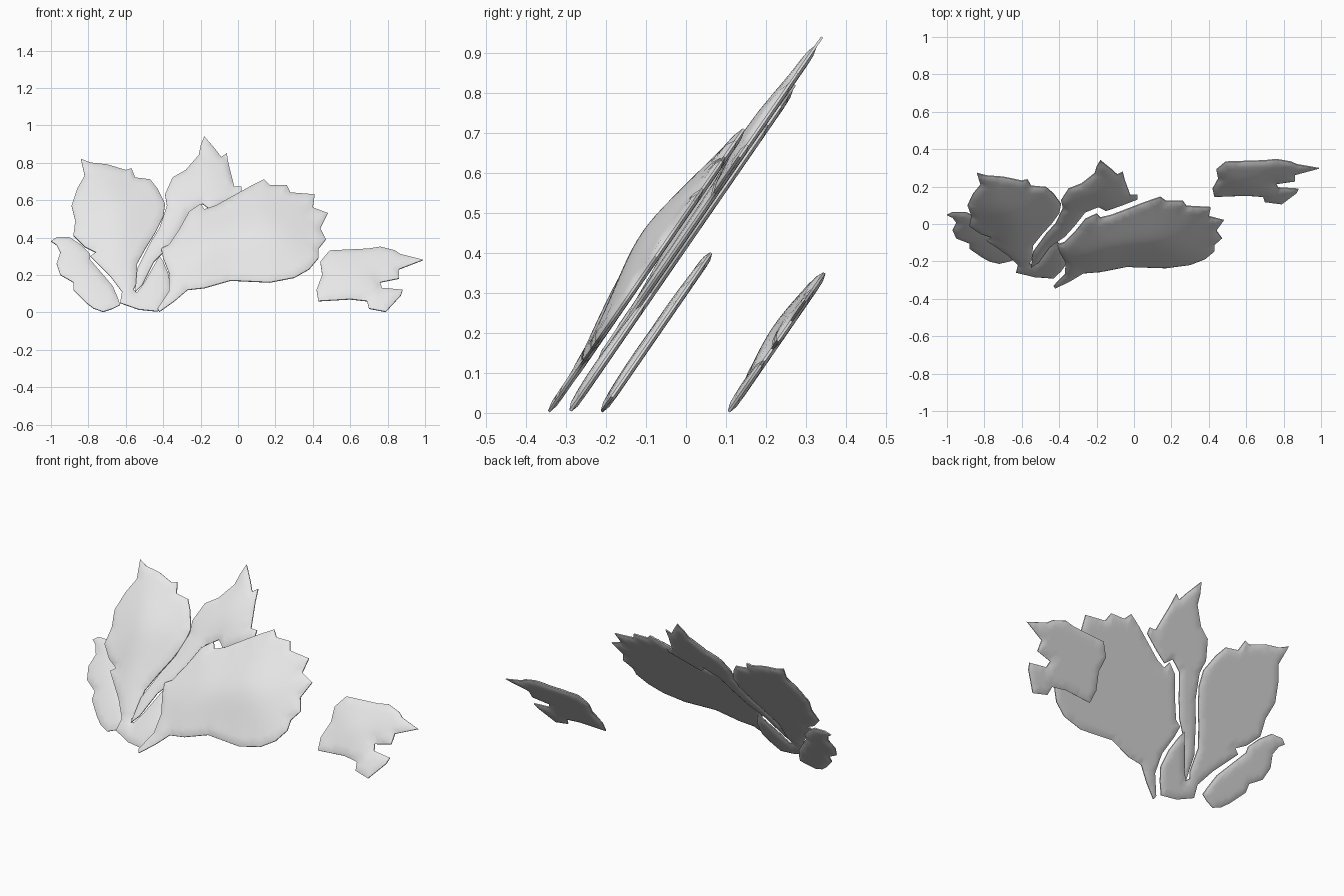
import bpy, bmesh, math
from mathutils import Vector
from mathutils.geometry import delaunay_2d_cdt

if "Cube" in bpy.data.objects:
    bpy.data.objects.remove(bpy.data.objects["Cube"])

SLOPE = 1.45                                   # rise of the leaning leaf planes
NORMAL = Vector((0, -SLOPE, 1)).normalized()   # front side of every leaf
STEP = 0.025

grey = bpy.data.materials.new("light_grey")
grey.diffuse_color = (0.8, 0.8, 0.8, 1)
grey.use_nodes = True
grey.node_tree.nodes["Principled BSDF"].inputs["Base Color"].default_value = grey.diffuse_color


def edge_distance(p, poly):
    best = 9.0
    for a, b in zip(poly, poly[1:] + poly[:1]):
        e = b - a
        t = max(0, min(1, (p - a).dot(e) / e.length_squared))
        best = min(best, (p - a - e * t).length)
    return best


def inside(p, poly):
    hit = False
    for a, b in zip(poly, poly[1:] + poly[:1]):
        if (a.y > p.y) != (b.y > p.y):
            if p.x < a.x + (p.y - a.y) / (b.y - a.y) * (b.x - a.x):
                hit = not hit
    return hit


def leaf(name, y0, outline, puff=0.22):
    """Puffed leaf: outline in hundredths (x, z), leaning back from y0."""
    poly = [Vector((x / 100, z / 100)) for x, z in outline]
    if sum(a.x * b.y - b.x * a.y for a, b in zip(poly, poly[1:] + poly[:1])) < 0:
        poly.reverse()
    # resampled rim, with a ring just inside it for the rounded edge
    rim, inner = [], []
    for a, b in zip(poly, poly[1:] + poly[:1]):
        e = b - a
        n = max(1, round(e.length / 0.03))
        inward = Vector((-e.y, e.x)).normalized() * 0.014
        for i in range(n):
            rim.append(a + e * (i / n))
            inner.append(a + e * ((i + 0.5) / n) + inward)
    pts = [p for p in inner if inside(p, poly) and edge_distance(p, poly) > 0.011]
    # staggered interior points
    xs, zs = [p.x for p in poly], [p.y for p in poly]
    row, z = 0, min(zs)
    while z < max(zs):
        x = min(xs) + (row % 2) * STEP / 2
        while x < max(xs):
            p = Vector((x, z))
            if inside(p, poly) and edge_distance(p, poly) > 0.024:
                pts.append(p)
            x += STEP
        z += STEP * 0.87
        row += 1
    flat, _, tris, *_ = delaunay_2d_cdt(rim + pts, [], [list(range(len(rim)))], 1, 1e-5)
    # outer edges and neighbours
    count, near = {}, [set() for _ in flat]
    for t in tris:
        for a, b in zip(t, list(t[1:]) + [t[0]]):
            key = (min(a, b), max(a, b))
            count.setdefault(key, []).append((a, b))
            near[a].add(b)
            near[b].add(a)
    border = [v[0] for v in count.values() if len(v) == 1]
    edge_ids = {i for e in border for i in e}
    dist = [0 if i in edge_ids else edge_distance(p, poly) for i, p in enumerate(flat)]
    # soft dome from the edge distance
    dome = [puff * d for d in dist]
    for _ in range(12):
        dome = [0 if i in edge_ids or not near[i] else
                0.4 * h + 0.6 * sum(dome[j] for j in near[i]) / len(near[i])
                for i, h in enumerate(dome)]
    bm = bmesh.new()
    front, back = [], []
    for p, d, h in zip(flat, dist, dome):
        base = Vector((p.x, y0 + p.y / SLOPE, p.y))
        edge = 0.003 + 0.007 * math.sqrt(min(1, d / 0.02))
        front.append(bm.verts.new(base + NORMAL * (edge + h)))
        back.append(bm.verts.new(base - NORMAL * edge))
    for t in tris:
        bm.faces.new([front[i] for i in t])
        bm.faces.new([back[i] for i in reversed(t)])
    for a, b in border:
        bm.faces.new((front[b], front[a], back[a], back[b]))
    bmesh.ops.delete(bm, geom=[v for v in bm.verts if not v.link_faces], context='VERTS')
    bmesh.ops.recalc_face_normals(bm, faces=bm.faces)
    me = bpy.data.meshes.new(name)
    bm.to_mesh(me)
    bm.free()
    me.materials.append(grey)
    ob = bpy.data.objects.new(name, me)
    bpy.context.collection.objects.link(ob)
    bpy.ops.object.select_all(action='DESELECT')
    ob.select_set(True)
    bpy.context.view_layer.objects.active = ob
    bpy.ops.object.shade_smooth_by_angle(angle=math.radians(50))


# small leaf on the far left
leaf("left_small_leaf", -0.213, [
    (-100, 38), (-97, 40), (-90, 40), (-84, 36), (-79, 31), (-79, 28), (-73, 21),
    (-67, 14), (-64, 7), (-63, 4), (-67, 2), (-72, 0.3), (-77, 2), (-81, 5), (-85, 9),
    (-88, 12), (-88, 16), (-95, 20), (-97, 26), (-95, 32), (-97, 36)], 0.16)

# tall left leaf with a split base
leaf("left_tall_leaf", -0.293, [
    (-84, 82), (-79, 80), (-70, 79), (-60, 76), (-57, 77), (-55, 72), (-47, 71),
    (-43, 66), (-39, 58), (-40, 51), (-44, 43), (-49, 35), (-54, 26), (-54.5, 15),
    (-56, 12), (-54, 10.5), (-50, 16), (-42, 30), (-40, 27), (-37, 20), (-36, 12),
    (-39, 6), (-43, 0.5), (-53, 1.5), (-63, 5), (-62, 11), (-68, 19), (-75, 26),
    (-79, 30), (-76, 32), (-82, 35), (-88, 41), (-87, 49), (-89, 57), (-86, 66),
    (-82, 73)])

# centre leaf with a long stem
leaf("centre_leaf", -0.308, [
    (-18, 94), (-12, 87), (-9, 83), (-6, 85), (-5, 79), (-2, 67), (2, 67), (2, 64),
    (-7, 59), (-15, 55), (-19, 58), (-26, 54), (-32, 43), (-37, 35), (-45, 27),
    (-51, 15), (-55, 11), (-54, 23), (-47, 37), (-42, 45), (-38, 57), (-39, 63),
    (-35, 72), (-28, 76), (-21, 84), (-20, 89)])

# broad leaf with a toothed right end
leaf("broad_leaf", -0.345, [
    (-41, 34), (-37, 36), (-31, 45), (-26, 54), (-20, 58), (-18, 55), (-12, 57),
    (-3, 62), (6, 67), (14, 71), (17, 68), (26, 68), (28, 64), (41, 63), (40, 56),
    (48, 53), (44, 45), (47, 39), (43, 34), (43, 29), (38, 23), (30, 18.5), (17, 16),
    (-4, 17), (-18, 13), (-27, 12), (-34, 6), (-42, 0.3), (-43, 2), (-37, 11),
    (-36.5, 20), (-40, 29)], 0.25)

# detached leaf on the far right
leaf("right_leaf", 0.105, [
    (99, 28), (87, 31), (84, 33), (76, 35), (70, 34), (49, 33), (44, 27), (45, 20),
    (42, 12), (43, 6), (60, 7), (69, 6), (70, 2), (79, 0.3), (87, 9), (88, 12),
    (77, 13), (76, 16), (86, 18), (86, 23)])
